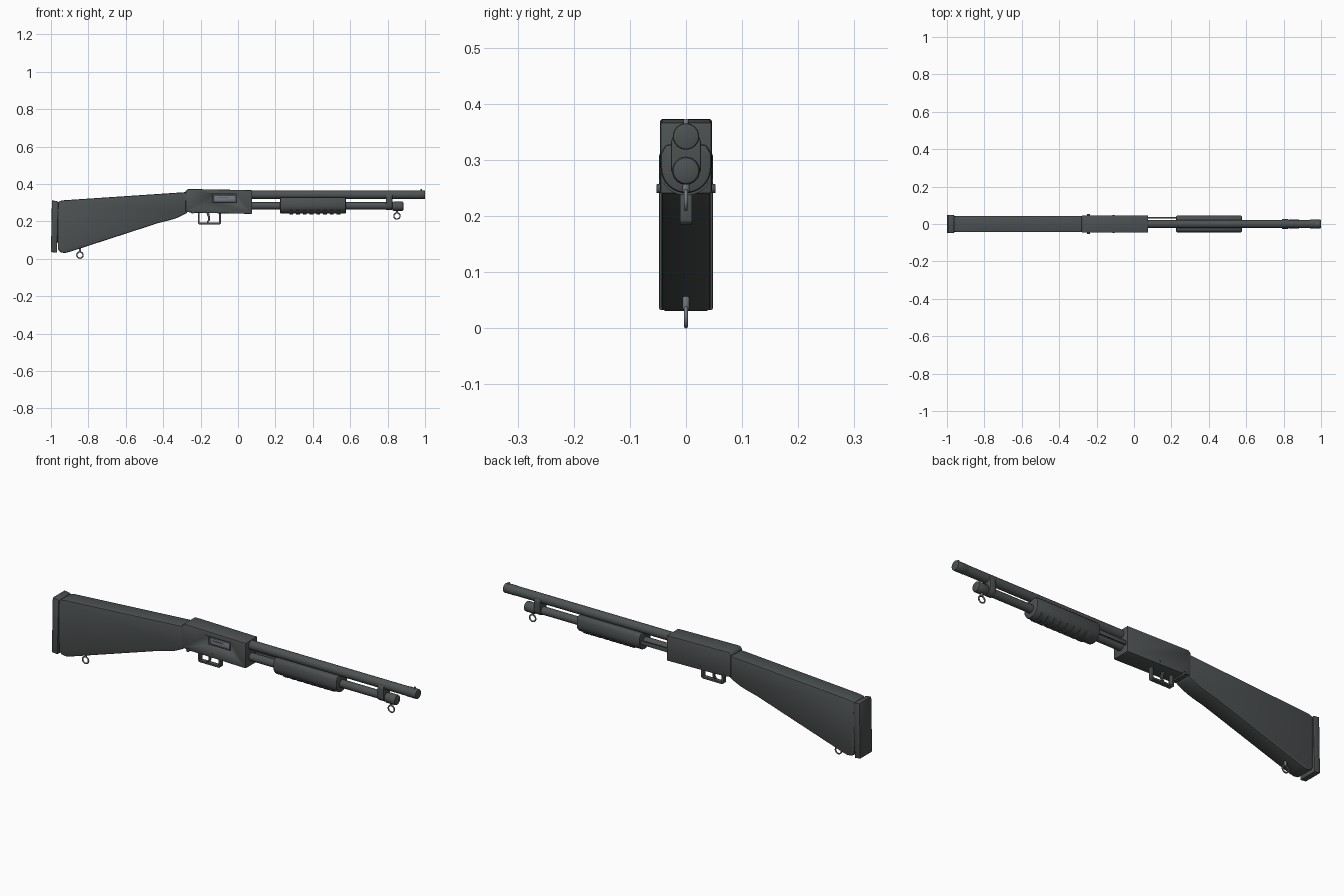
import bpy, bmesh, math
from mathutils import Vector, Matrix

if "Cube" in bpy.data.objects:
    bpy.data.objects.remove(bpy.data.objects["Cube"])


def mat(name, r, g, b):
    m = bpy.data.materials.new(name)
    m.diffuse_color = (r, g, b, 1)
    m.use_nodes = True
    m.node_tree.nodes["Principled BSDF"].inputs["Base Color"].default_value = m.diffuse_color
    return m


POLYMER = mat("dark polymer", 0.072, 0.080, 0.081)
METAL = mat("dark gunmetal", 0.076, 0.084, 0.085)
STEEL = mat("grey steel", 0.19, 0.21, 0.23)


def finish(name, bm, m, bevel=0, segs=2, angle=35):
    bmesh.ops.recalc_face_normals(bm, faces=bm.faces[:])
    if bevel:
        edges = [e for e in bm.edges if len(e.link_faces) == 2
                 and e.calc_face_angle(0) > math.radians(35)]
        bmesh.ops.bevel(bm, geom=edges, offset=bevel, segments=segs,
                        affect='EDGES', profile=0.5, clamp_overlap=True)
    me = bpy.data.meshes.new(name)
    bm.to_mesh(me)
    bm.free()
    me.shade_smooth()
    me.set_sharp_from_angle(angle=math.radians(angle))
    me.materials.append(m)
    ob = bpy.data.objects.new(name, me)
    bpy.context.collection.objects.link(ob)
    return ob


def extrude(name, pts, vec, m, bevel=0, segs=2):
    """Closed 3D outline pushed along vec."""
    bm = bmesh.new()
    f = bm.faces.new([bm.verts.new(p) for p in pts])
    r = bmesh.ops.extrude_face_region(bm, geom=[f])
    bmesh.ops.translate(bm, vec=vec,
                        verts=[v for v in r["geom"] if isinstance(v, bmesh.types.BMVert)])
    return finish(name, bm, m, bevel, segs)


def side(name, pts, hw, m, bevel=0, segs=2):
    """Side profile in x/z, symmetric in y."""
    return extrude(name, [(x, -hw, z) for x, z in pts], (0, 2 * hw, 0), m, bevel, segs)


def section(name, pts, x0, x1, m, bevel=0):
    """Cross-section in y/z pushed along x."""
    return extrude(name, [(x0, y, z) for y, z in pts], (x1 - x0, 0, 0), m, bevel)


def box(name, x0, x1, y0, y1, z0, z1, m, bevel=0):
    return section(name, [(y0, z0), (y1, z0), (y1, z1), (y0, z1)], x0, x1, m, bevel)


def rod(name, start, end, r, m, bevel=0, sides=32):
    a, b = Vector(start), Vector(end)
    bm = bmesh.new()
    rot = (b - a).to_track_quat('Z', 'Y').to_matrix().to_4x4()
    bmesh.ops.create_cone(bm, cap_ends=True, segments=sides, radius1=r, radius2=r,
                          depth=(b - a).length,
                          matrix=Matrix.Translation((a + b) / 2) @ rot)
    return finish(name, bm, m, bevel)


def ring(name, x, z, big, small, m):
    """Ring lying in the x/z plane."""
    bm = bmesh.new()
    n, k = 28, 10
    vs = []
    for i in range(n):
        a = 2 * math.pi * i / n
        for j in range(k):
            t = 2 * math.pi * j / k
            d = big + small * math.cos(t)
            vs.append(bm.verts.new((x + d * math.cos(a), small * math.sin(t), z + d * math.sin(a))))
    for i in range(n):
        for j in range(k):
            i2, j2 = (i + 1) % n, (j + 1) % k
            bm.faces.new([vs[i * k + j], vs[i2 * k + j], vs[i2 * k + j2], vs[i * k + j2]])
    return finish(name, bm, m, angle=60)


def arc(cy, cz, r, a0, a1, n):
    return [(cy + r * math.cos(math.radians(a0 + (a1 - a0) * i / n)),
             cz + r * math.sin(math.radians(a0 + (a1 - a0) * i / n))) for i in range(n + 1)]


# Stock and butt pad
side("stock", [(-0.968, 0.295), (-0.955, 0.309), (-0.93, 0.313), (-0.27, 0.357),
               (-0.27, 0.247), (-0.295, 0.233), (-0.33, 0.217), (-0.37, 0.205),
               (-0.42, 0.193), (-0.90, 0.037), (-0.925, 0.031), (-0.95, 0.034),
               (-0.963, 0.05)], 0.0435, POLYMER, 0.007)
side("butt_pad", [(-1.0, 0.036), (-0.968, 0.032), (-0.960, 0.302), (-0.965, 0.308), (-0.995, 0.312)],
     0.048, POLYMER, 0.005)

# Receiver with ejection port cut into the front side
receiver = side("receiver", [(-0.28, 0.362), (-0.268, 0.373), (-0.20, 0.372), (0.075, 0.367),
                             (0.075, 0.240), (-0.245, 0.246), (-0.28, 0.252)], 0.046, METAL, 0.004)
cutter = box("port_cutter", -0.135, -0.008, -0.07, -0.036, 0.302, 0.347, METAL)
cutter.hide_render = True
cutter.hide_viewport = True
mod = receiver.modifiers.new("port", 'BOOLEAN')
mod.operation = 'DIFFERENCE'
mod.solver = 'EXACT'
mod.object = cutter
box("bolt", -0.126, -0.016, -0.043, -0.034, 0.309, 0.340, STEEL, 0.002)
box("bolt_slot", -0.112, -0.05, -0.0445, -0.040, 0.327, 0.331, METAL)

# Cross pins
rod("rear_pin", (-0.243, -0.053, 0.249), (-0.243, 0.053, 0.249), 0.008, METAL, 0.002, 20)
rod("front_pin", (-0.11, -0.048, 0.262), (-0.11, 0.048, 0.262), 0.005, METAL, 0, 16)

# Trigger guard and trigger
side("trigger_guard", [(-0.215, 0.25), (-0.215, 0.191), (-0.208, 0.184), (-0.098, 0.184),
                       (-0.091, 0.191), (-0.091, 0.25), (-0.101, 0.25), (-0.101, 0.194),
                       (-0.205, 0.194), (-0.205, 0.25)], 0.011, METAL, 0.0015)
side("trigger", [(-0.172, 0.25), (-0.160, 0.222), (-0.160, 0.208), (-0.168, 0.196),
                 (-0.160, 0.194), (-0.151, 0.206), (-0.150, 0.224), (-0.155, 0.25)],
     0.006, METAL, 0.0015)

# Barrel, magazine tube, cap and band
rod("barrel", (0.05, 0, 0.342), (0.945, 0, 0.342), 0.0225, METAL)
rod("muzzle", (0.94, 0, 0.342), (1.0, 0, 0.342), 0.0235, METAL, 0.004)
rod("magazine_tube", (0.05, 0, 0.283), (0.84, 0, 0.283), 0.0195, METAL)
rod("magazine_cap", (0.825, 0, 0.281), (0.885, 0, 0.281), 0.025, METAL, 0.008)
section("barrel_band", arc(0, 0.328, 0.027, 0, 180, 12) + arc(0, 0.287, 0.027, 180, 360, 12),
        0.79, 0.825, METAL, 0.003)
rod("front_sight", (0.98, 0, 0.36), (0.98, 0, 0.373), 0.0045, STEEL, 0.001, 14)

# Sliding forend, its grip ribs and the action bar
u = arc(0, 0.286, 0.045, 180, 360, 20)
section("forend", u + [(0.045, 0.312), (0.036, 0.328), (-0.036, 0.328), (-0.045, 0.312)],
        0.225, 0.577, POLYMER, 0.006)
for i in range(8):
    x = 0.275 + i * 0.036
    section(f"forend_rib_{i + 1}",
            arc(0, 0.286, 0.049, 215, 325, 14) + arc(0, 0.286, 0.040, 325, 215, 14),
            x, x + 0.02, POLYMER)
box("action_bar", 0.05, 0.25, 0.030, 0.037, 0.277, 0.297, METAL, 0.001)

# Sling rings and studs
for label, x, z, top in (("rear", -0.845, 0.020, 0.07), ("front", 0.85, 0.229, 0.27)):
    ring(label + "_sling_ring", x, z, 0.0165, 0.0035, STEEL)
    rod(label + "_sling_stud", (x, 0, z + 0.014), (x, 0, top), 0.006, STEEL, 0.001, 16)
